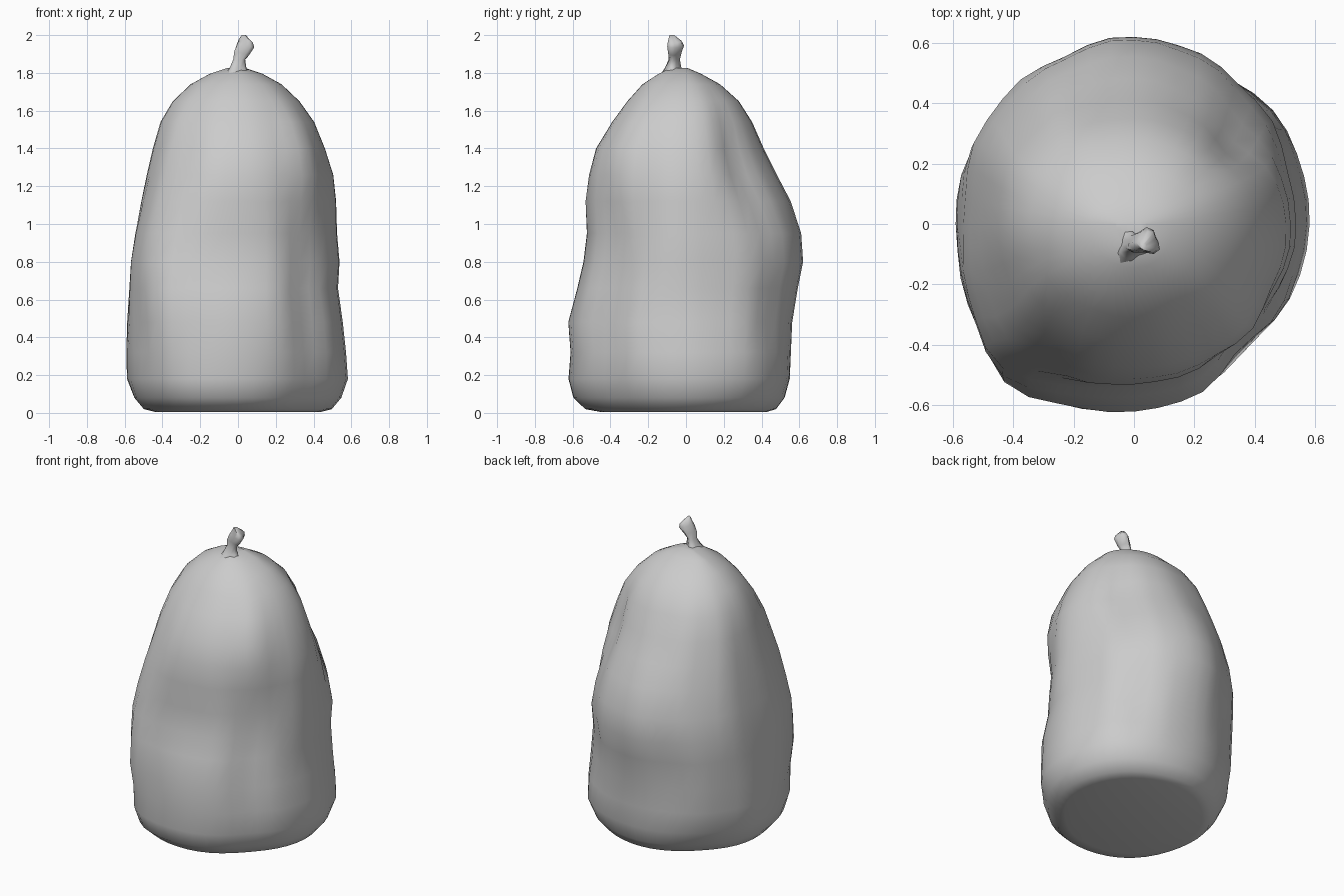
import bpy, bmesh
from math import sin, cos, pi, exp, radians


def loft(name, rings):
    """Skin closed rings of points and cap both ends."""
    bm = bmesh.new()
    rows = [[bm.verts.new(p) for p in ring] for ring in rings]
    n = len(rows[0])
    for a, b in zip(rows, rows[1:]):
        for i in range(n):
            j = (i + 1) % n
            bm.faces.new((a[i], a[j], b[j], b[i]))
    bm.faces.new(rows[0][::-1])
    bm.faces.new(rows[-1])
    bmesh.ops.recalc_face_normals(bm, faces=bm.faces)
    mesh = bpy.data.meshes.new(name)
    bm.to_mesh(mesh)
    bm.free()
    obj = bpy.data.objects.new(name, mesh)
    bpy.context.collection.objects.link(obj)
    bpy.context.view_layer.objects.active = obj
    obj.select_set(True)
    bpy.ops.object.shade_smooth_by_angle(angle=radians(60))
    obj.select_set(False)
    return obj


def bump(a, z, a0, z0, wa, wz):
    """Soft bulge centred on an angle (degrees) and a height."""
    d = (a - radians(a0) + pi) % (2 * pi) - pi
    return exp(-(d / radians(wa)) ** 2 - ((z - z0) / wz) ** 2)


# Sack outline: height, left, right, front, back reach
outline = [
    (0.005, .44, .44, .45, .43), (0.02, .50, .50, .53, .48),
    (0.08, .55, .55, .59, .525), (0.18, .588, .583, .615, .55),
    (0.32, .59, .572, .605, .555), (0.48, .585, .555, .618, .562),
    (0.66, .572, .53, .57, .592), (0.80, .562, .538, .537, .62),
    (0.95, .54, .525, .52, .61), (1.12, .51, .52, .53, .555),
    (1.26, .482, .505, .512, .482), (1.40, .45, .46, .475, .412),
    (1.54, .41, .403, .39, .35), (1.65, .345, .325, .31, .28),
    (1.74, .25, .23, .23, .18), (1.795, .15, .13, .145, .08),
    (1.825, .06, .04, .085, .01),
]

# Lumps: angle, height, angular width, height width, strength
lumps = [(226, 0.82, 24, 0.37, .17), (236, 0.2, 24, 0.35, .06),
         (315, 0.75, 22, 0.6, -.06), (315, 0.2, 20, 0.25, -.03),
         (315, 1.45, 24, 0.27, .07), (135, 1.45, 22, 0.3, .06),
         (45, 1.3, 22, 0.27, -.13), (45, 0.2, 22, 0.25, .05),
         (152, 0.7, 16, 0.4, .04), (228, 0, 30, 0.13, .10),
         (315, 0, 30, 0.13, -.13), (135, 0, 30, 0.13, -.14)]

N = 44
rings = []
for z, l, r, f, b in outline:
    ring = []
    folds = max(0, min(1, (z - 0.1) / 0.3, (1.75 - z) / 0.3))
    for i in range(N):
        a = 2 * pi * i / N
        c, s = cos(a), sin(a)
        k = 1 + sum(h * bump(a, z, a0, z0, wa, wz)
                    for a0, z0, wa, wz, h in lumps) * min(1, 0.4 + z * 3)
        # Vertical cloth wrinkles, fading at the four measured sides
        k += 0.014 * folds * abs(sin(2 * a)) * (
            sin(11 * a + 2.5 * z) + 0.7 * sin(7 * a - 4 * z))
        x = c * (r if c > 0 else l) * k
        y = s * (b if s > 0 else f) * k
        ring.append((x, y, z))
    rings.append(ring)
loft("sack_body", rings)

# Gathered, twisted neck: x, y, z, x radius, y radius
neck = [(-.008, -.07, 1.795, .065, .06), (-.005, -.07, 1.825, .042, .042),
        (.005, -.065, 1.87, .030, .028), (.02, -.065, 1.905, .038, .034),
        (.042, -.06, 1.945, .043, .042), (.046, -.062, 1.97, .034, .034),
        (.032, -.075, 2.0, .010, .012)]
M = 12
rings = []
for t, (cx, cy, z, rx, ry) in enumerate(neck):
    ring = []
    for i in range(M):
        a = 2 * pi * i / M
        k = 1 + 0.2 * cos(3 * a + 0.5 * t)
        ring.append((cx + rx * k * cos(a), cy + ry * k * sin(a),
                     z - (0.012 * cos(a) if t in (3, 4, 5) else 0)))
    rings.append(ring)
loft("tied_neck", rings)
